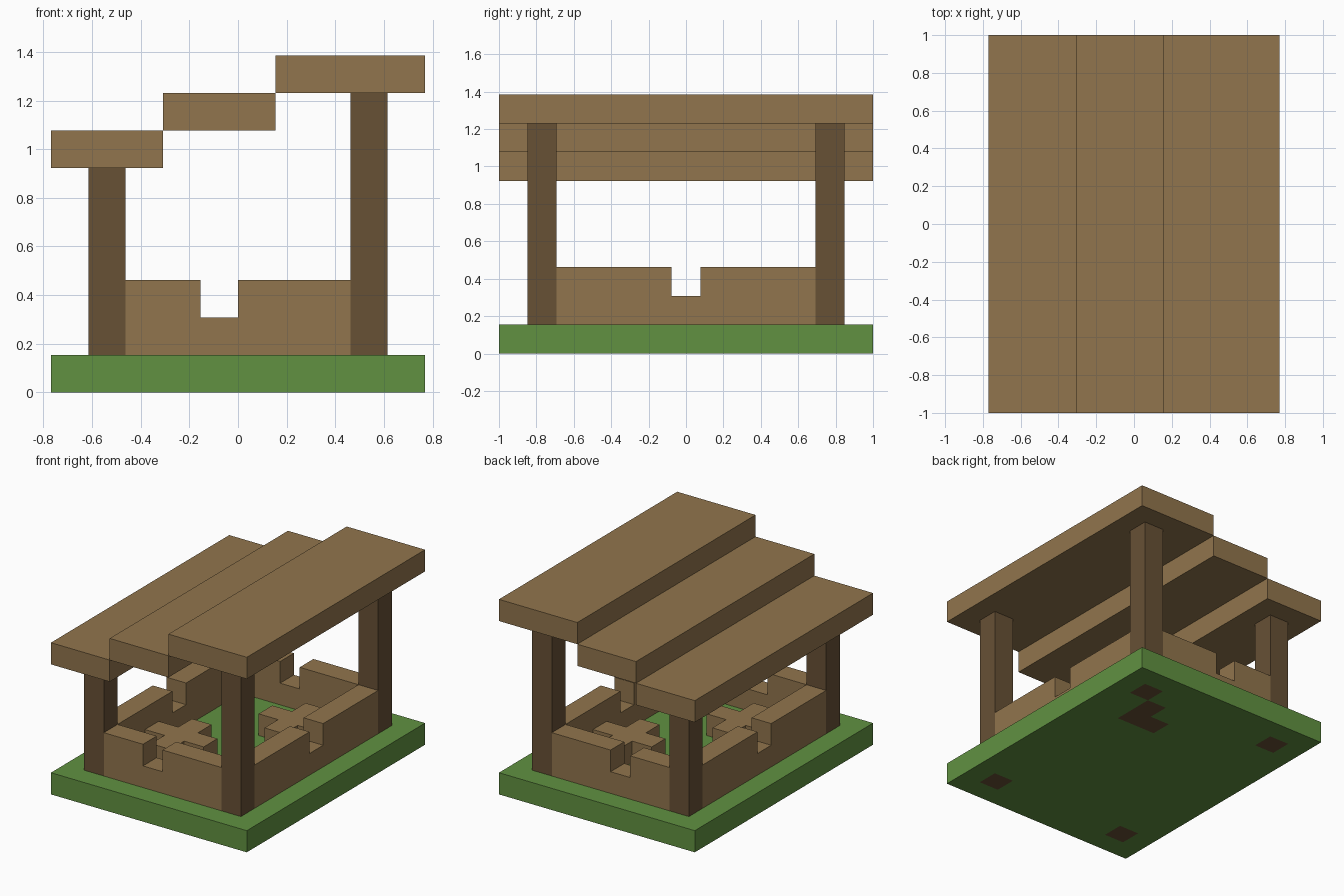
import bpy
import bmesh
from mathutils import Vector

if "Cube" in bpy.data.objects:
    bpy.data.objects.remove(bpy.data.objects["Cube"], do_unlink=True)

UNIT = 2 / 13          # one building block
WIDE, DEEP = 10, 13    # plot size in blocks


def material(name, rgb):
    mat = bpy.data.materials.new(name)
    mat.use_nodes = True
    mat.diffuse_color = (*rgb, 1)
    mat.node_tree.nodes["Principled BSDF"].inputs["Base Color"].default_value = (*rgb, 1)
    return mat


PLANK = material("plank brown", (0.284, 0.178, 0.074))
TIMBER = material("dark timber", (0.136, 0.082, 0.036))
GRASS = material("grass green", (0.119, 0.284, 0.053))


def place(x, y, z):
    """Block coordinates to model coordinates."""
    return Vector((x - WIDE / 2, y - DEEP / 2, z)) * UNIT


def finish(name, bm, *mats):
    bmesh.ops.recalc_face_normals(bm, faces=bm.faces)
    mesh = bpy.data.meshes.new(name)
    bm.to_mesh(mesh)
    bm.free()
    for mat in mats:
        mesh.materials.append(mat)
    obj = bpy.data.objects.new(name, mesh)
    bpy.context.collection.objects.link(obj)
    return obj


def prism(outline, push):
    """Extrude an outline of block coordinates along a vector."""
    bm = bmesh.new()
    face = bm.faces.new([bm.verts.new(place(*p)) for p in outline])
    out = bmesh.ops.extrude_face_region(bm, geom=[face], use_keep_orig=True)
    moved = [v for v in out["geom"] if isinstance(v, bmesh.types.BMVert)]
    bmesh.ops.translate(bm, verts=moved, vec=Vector(push) * UNIT)
    return bm


def block(x0, x1, y0, y1, z0, z1):
    return prism([(x0, y0, z0), (x1, y0, z0), (x1, y1, z0), (x0, y1, z0)], (0, 0, z1 - z0))


# Grass slab, with timber feet set flush into it
ground = block(0, WIDE, 0, DEEP, 0, 1)
for axis, cuts in ((0, (1, 2, 6, 7, 8, 9)), (1, (1, 2, 9, 10, 11, 12))):
    for c in cuts:
        spot = place(c, c, 0)
        normal = Vector((axis == 0, axis == 1, 0))
        bmesh.ops.bisect_plane(ground, geom=ground.verts[:] + ground.edges[:] + ground.faces[:],
                               plane_co=spot, plane_no=normal)
ground.normal_update()
feet = {(1, 1), (8, 1), (1, 11), (8, 11), (7, 10), (7, 9), (6, 9)}
for face in ground.faces:
    c = face.calc_center_median() / UNIT
    cell = (int(c.x + WIDE / 2), int(c.y + DEEP / 2))
    if abs(face.normal.z) > 0.5 and cell in feet:
        face.material_index = 1
finish("ground", ground, GRASS, TIMBER)

# Corner posts, taller on the high side of the roof
for side, x, top in (("right", 1, 6), ("left", 8, 8)):
    for end, y in (("front", 1), ("back", 11)):
        finish(f"{end}_{side}_post", block(x, x + 1, y, y + 1, 1, top), TIMBER)


# Low walls, each with a square notch in the top edge
def notched(start, end, notch):
    return [(start, 1), (end, 1), (end, 3), (notch + 1, 3),
            (notch + 1, 2), (notch, 2), (notch, 3), (start, 3)]


for name, y in (("front_wall", 1), ("back_wall", 11)):
    finish(name, prism([(u, y, z) for u, z in notched(2, 8, 4)], (0, 1, 0)), PLANK)
for name, x in (("right_wall", 1), ("left_wall", 8)):
    finish(name, prism([(x, u, z) for u, z in notched(2, 11, 6)], (1, 0, 0)), PLANK)

# Cross-shaped tables inside the walls
quarter = [(1.5, -0.5), (1.5, 0.5), (0.5, 0.5)]
for name, cx, cy in (("front_table", 3.5, 4.5), ("back_table", 6.5, 8.5)):
    outline = []
    arm = quarter
    for turn in range(4):
        outline += [(cx + u, cy + v, 1) for u, v in arm]
        arm = [(-v, u) for u, v in arm]
    finish(name, prism(outline, (0, 0, 1)), PLANK)

# Stepped roof slabs
for name, x0, x1, z in (("low_roof", 0, 3, 6), ("middle_roof", 3, 6, 7), ("high_roof", 6, 10, 8)):
    finish(name, block(x0, x1, 0, DEEP, z, z + 1), PLANK)
